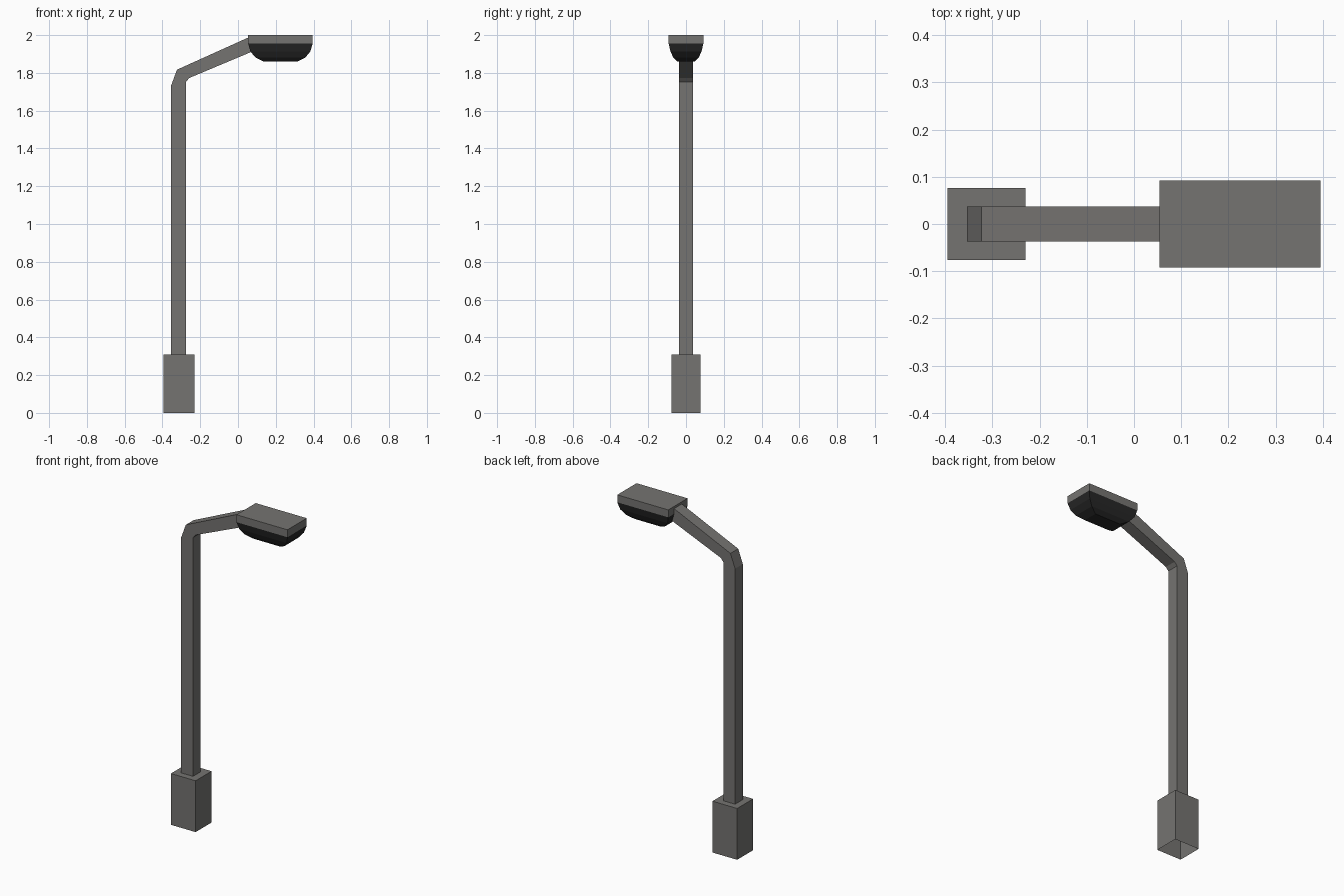
import bpy, bmesh

if "Cube" in bpy.data.objects:
    bpy.data.objects.remove(bpy.data.objects["Cube"])


def material(name, rgb):
    m = bpy.data.materials.new(name)
    m.diffuse_color = (*rgb, 1)
    m.use_nodes = True
    m.node_tree.nodes["Principled BSDF"].inputs["Base Color"].default_value = m.diffuse_color
    return m


grey = material("warm_grey_metal", (0.178, 0.173, 0.165))
dark = material("dark_lens", (0.020, 0.020, 0.020))


def loft(name, rings, mat, cap_start=False, cap_end=False):
    """Skin a row of four-cornered rings, optionally closing either end."""
    bm = bmesh.new()
    loops = [[bm.verts.new(p) for p in ring] for ring in rings]
    for a, b in zip(loops, loops[1:]):
        for i in range(4):
            j = (i + 1) % 4
            bm.faces.new((a[i], a[j], b[j], b[i]))
    if cap_start:
        bm.faces.new(loops[0][::-1])
    if cap_end:
        bm.faces.new(loops[-1])
    bmesh.ops.recalc_face_normals(bm, faces=bm.faces)
    me = bpy.data.meshes.new(name)
    bm.to_mesh(me)
    bm.free()
    me.materials.append(mat)
    ob = bpy.data.objects.new(name, me)
    bpy.context.collection.objects.link(ob)
    return ob


def rect(x0, x1, y, z):
    return [(x0, -y, z), (x1, -y, z), (x1, y, z), (x0, y, z)]


def section(outer, inner, y):
    return [(outer[0], -y, outer[1]), (inner[0], -y, inner[1]),
            (inner[0], y, inner[1]), (outer[0], y, outer[1])]


# Base box, open underneath
loft("base", [rect(-0.395, -0.23, 0.076, z) for z in (0, 0.31)], grey, cap_end=True)

# Bent pole and arm: outer and inner edge of each cross-section
bends = [((-0.354, 0.31), (-0.275, 0.31)),
         ((-0.354, 1.733), (-0.275, 1.753)),
         ((-0.323, 1.817), (-0.258, 1.773)),
         ((0.054, 1.987), (0.078, 1.914))]
loft("pole_and_arm", [section(o, i, 0.037) for o, i in bends], grey)

# Lamp housing slab
X0, X1, Y = 0.054, 0.395, 0.092
loft("lamp_housing", [rect(X0, X1, Y, z) for z in (1.955, 2.0)], grey, cap_end=True)

# Rounded lens below: (inset x, inset y, height)
steps = [(0, 0, 1.955), (0.012, 0.010, 1.913), (0.039, 0.025, 1.881), (0.083, 0.047, 1.859)]
loft("lamp_lens", [rect(X0 + dx, X1 - dx, Y - dy, z) for dx, dy, z in steps], dark, cap_end=True)
